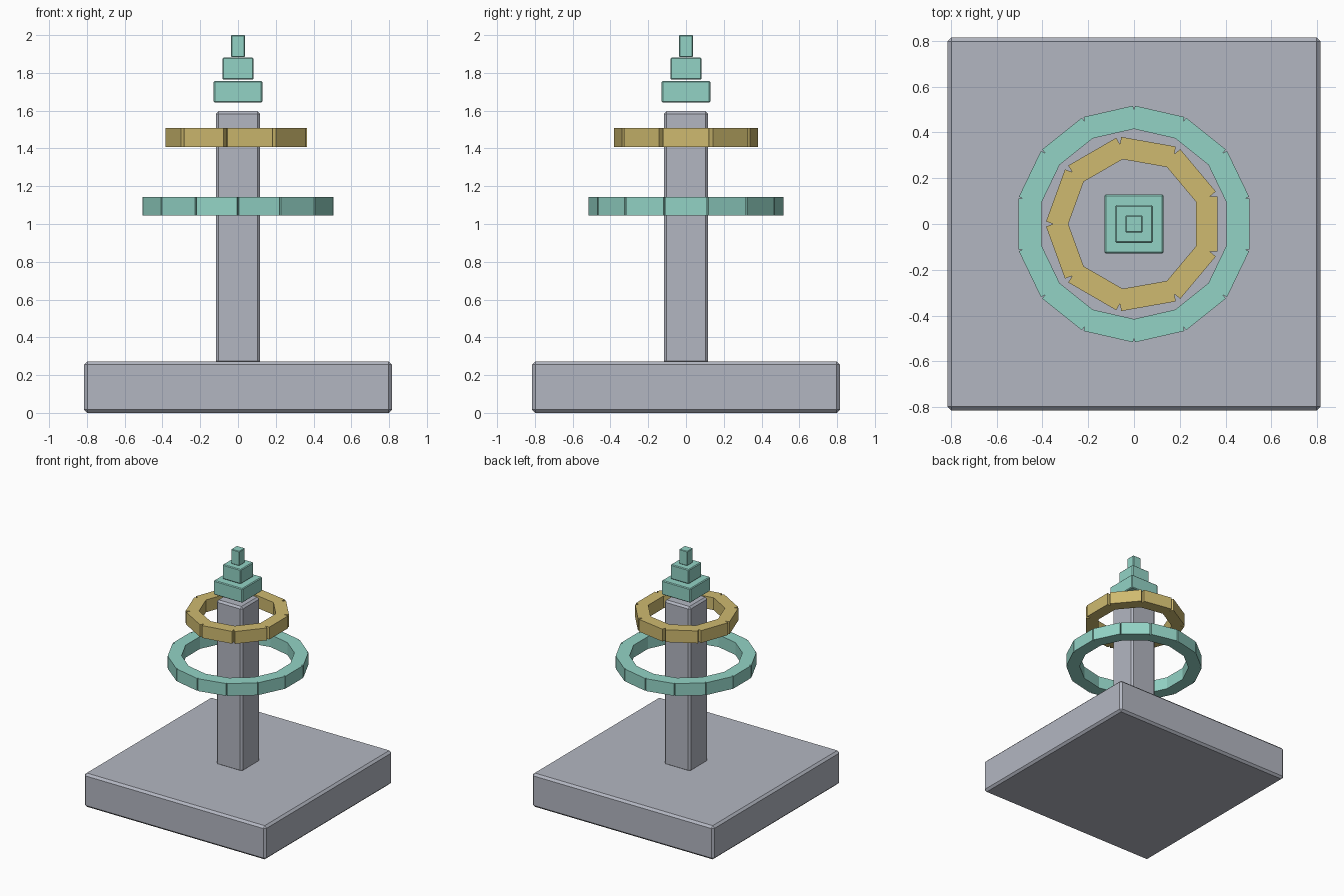
import bpy, bmesh
from math import tau, tan
from mathutils import Matrix

cube = bpy.data.objects.get("Cube")
if cube:
    bpy.data.objects.remove(cube, do_unlink=True)


def make_material(name, color):
    mat = bpy.data.materials.new(name)
    mat.use_nodes = True
    mat.diffuse_color = (*color, 1)
    mat.node_tree.nodes["Principled BSDF"].inputs["Base Color"].default_value = (*color, 1)
    return mat


stone = make_material("grey stone", (0.45, 0.47, 0.535))
teal = make_material("pale teal", (0.29, 0.65, 0.56))
gold = make_material("dull gold", (0.62, 0.49, 0.16))


def finish(name, bm, mat):
    mesh = bpy.data.meshes.new(name)
    bm.to_mesh(mesh)
    bm.free()
    mesh.materials.append(mat)
    obj = bpy.data.objects.new(name, mesh)
    bpy.context.collection.objects.link(obj)
    return obj


def block(name, half, bottom, top, chamfer, mat):
    """Square block with chamfered edges."""
    bm = bmesh.new()
    place = Matrix.Translation((0, 0, (bottom + top) / 2))
    size = Matrix.Diagonal((2 * half, 2 * half, top - bottom, 1))
    bmesh.ops.create_cube(bm, size=1, matrix=place @ size)
    obj = finish(name, bm, mat)
    bevel = obj.modifiers.new("chamfer", "BEVEL")
    bevel.width = chamfer
    bevel.segments = 1
    return obj


def ring(name, count, outer, inner, notch, bottom, top, mat):
    """Ring of straight bars, leaving a small notch at each outer corner."""
    bm = bmesh.new()
    length = 2 * (outer - notch) * tan(tau / count / 2)
    place = Matrix.Translation(((outer + inner) / 2, 0, (bottom + top) / 2))
    size = Matrix.Diagonal((outer - inner, length, top - bottom, 1))
    for i in range(count):
        turn = Matrix.Rotation(tau * i / count, 4, "Z")
        bmesh.ops.create_cube(bm, size=1, matrix=turn @ place @ size)
    return finish(name, bm, mat)


# Plinth and column
block("base", 0.815, 0, 0.273, 0.017, stone)
block("column", 0.117, 0.26, 1.597, 0.015, stone)

# Floating rings
ring("lower_ring", 14, 0.505, 0.405, 0.02, 1.044, 1.144, teal)
ring("upper_ring", 9, 0.365, 0.27, 0.033, 1.407, 1.507, gold)

# Stepped finial hovering above the column
block("finial_lower", 0.129, 1.642, 1.757, 0.006, teal)
block("finial_middle", 0.082, 1.764, 1.881, 0.006, teal)
block("finial_top", 0.037, 1.883, 2.0, 0.004, teal)
